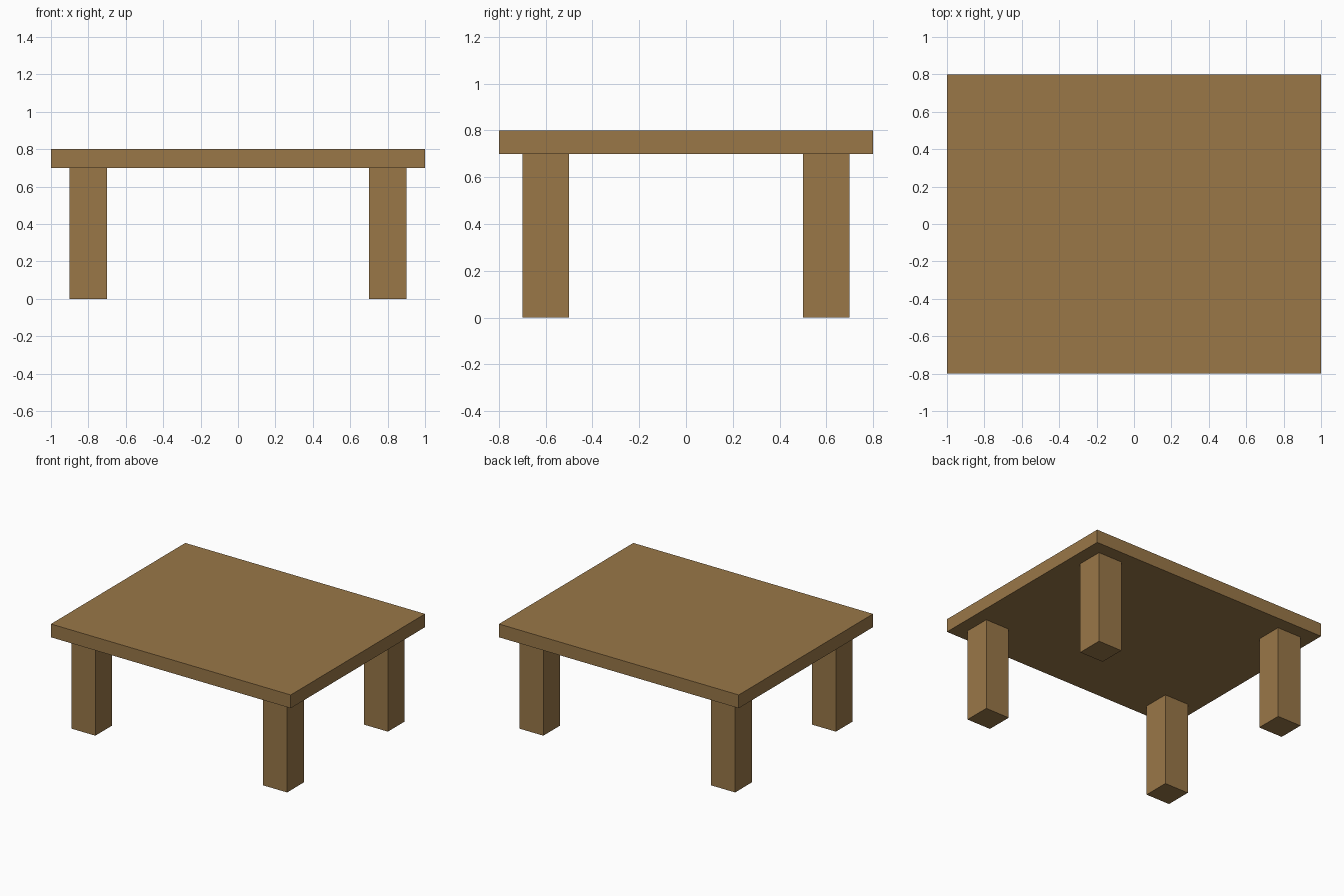
import bpy

if "Cube" in bpy.data.objects:
    bpy.data.objects.remove(bpy.data.objects["Cube"])

# One wood colour for the whole table
wood = bpy.data.materials.new("brown wood")
wood.diffuse_color = (0.32, 0.185, 0.064, 1)
wood.use_nodes = True
wood.node_tree.nodes["Principled BSDF"].inputs["Base Color"].default_value = wood.diffuse_color


def box(name, centre, size):
    bpy.ops.mesh.primitive_cube_add(size=1, location=centre)
    ob = bpy.context.object
    ob.name = name
    ob.scale = size
    bpy.ops.object.transform_apply(location=False, rotation=False, scale=True)
    ob.data.materials.append(wood)
    return ob


# Table top slab
box("table_top", (0, 0, 0.75), (2.0, 1.6, 0.1))

# Four square legs, set in from the corners
for side, sx in (("left", -1), ("right", 1)):
    for end, sy in (("front", -1), ("back", 1)):
        box(f"{end}_{side}_leg", (0.8 * sx, 0.6 * sy, 0.35), (0.2, 0.2, 0.7))
